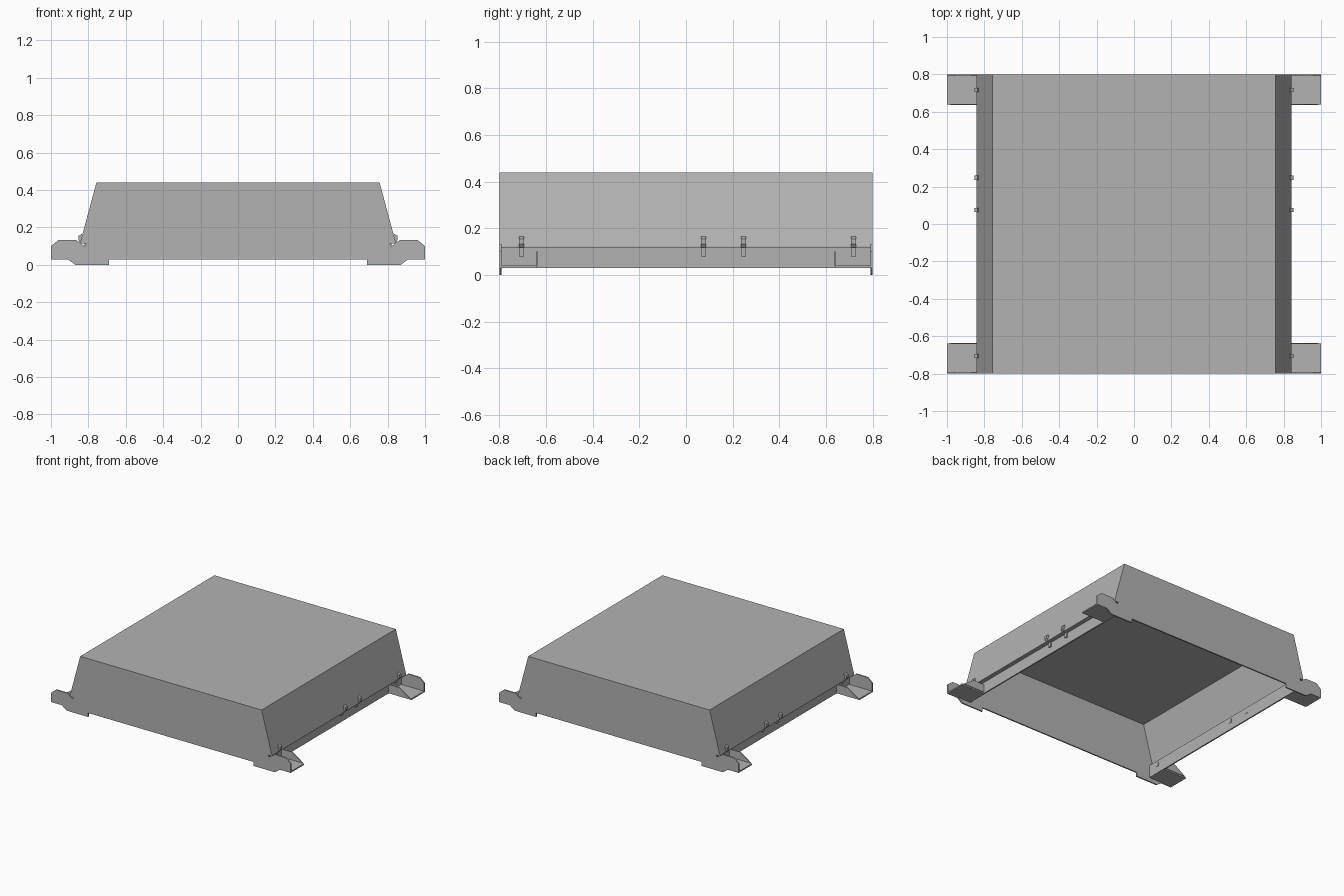
import bpy
import bmesh

cube = bpy.data.objects.get("Cube")
if cube:
    bpy.data.objects.remove(cube, do_unlink=True)

# One plain sheet metal colour
metal = bpy.data.materials.new("grey_sheet_metal")
metal.use_nodes = True
colour = (0.45, 0.45, 0.45, 1.0)
metal.diffuse_color = colour
metal.node_tree.nodes["Principled BSDF"].inputs["Base Color"].default_value = colour

HALF_Y = 0.80      # half length of the cover
SHEET = 0.01       # sheet thickness


def extrude(name, profile, y0, y1):
    """Solid made from an x-z profile pulled along y."""
    bm = bmesh.new()
    face = bm.faces.new([bm.verts.new((x, y0, z)) for x, z in profile])
    moved = bmesh.ops.extrude_face_region(bm, geom=[face])["geom"]
    verts = [v for v in moved if isinstance(v, bmesh.types.BMVert)]
    bmesh.ops.translate(bm, vec=(0, y1 - y0, 0), verts=verts)
    bmesh.ops.recalc_face_normals(bm, faces=bm.faces)
    mesh = bpy.data.meshes.new(name)
    bm.to_mesh(mesh)
    bm.free()
    mesh.materials.append(metal)
    obj = bpy.data.objects.new(name, mesh)
    bpy.context.collection.objects.link(obj)
    return obj


def mirrored(points):
    """Close a right-hand half profile with its mirror image."""
    return points + [(-x, z) for x, z in reversed(points)]


def flip(points, side):
    return [(side * x, z) for x, z in points]


# Folded cover: top, sloped sides, inward ledges and lower skirts
outer = [(0.81, 0.03), (0.81, 0.115), (0.842, 0.115), (0.842, 0.125), (0.757, 0.44)]
inner = [(0.80, 0.03), (0.80, 0.125), (0.831, 0.125), (0.749, 0.43)]
shell = outer + flip(outer, -1)[::-1] + flip(inner, -1) + inner[::-1]
extrude("folded_cover", shell, -HALF_Y + SHEET, HALF_Y - SHEET)

# End plates with the foot outlines cut into them
end_half = [(0.69, 0.03), (0.69, 0.0), (0.87, 0.0), (0.91, 0.03), (1.0, 0.03),
            (1.0, 0.10), (0.96, 0.133), (0.865, 0.133), (0.82, 0.10),
            (0.81, 0.115), (0.842, 0.115), (0.842, 0.125), (0.757, 0.44)]
for name, end in (("front_end_plate", -1), ("back_end_plate", 1)):
    extrude(name, mirrored(end_half), end * (HALF_Y - SHEET), end * HALF_Y)

# Foot trays: a floor and a tapered inner lip at each corner
floor = [(0.81, 0.03), (1.0, 0.03), (1.0, 0.04), (0.81, 0.04)]
lip = [(0.81, 0.04), (0.99, 0.04), (0.90, 0.10), (0.81, 0.10)]
for side, side_name in ((1, "left"), (-1, "right")):
    for end, end_name in ((-1, "front"), (1, "back")):
        tag = f"{end_name}_{side_name}"
        extrude(f"{tag}_foot_floor", flip(floor, side), end * 0.64, end * (HALF_Y - SHEET))
        extrude(f"{tag}_foot_lip", flip(lip, side), end * 0.635, end * 0.641)

# Hooked clips along both skirts
clip = [(0.797, 0.08), (0.82, 0.08), (0.82, 0.115), (0.843, 0.118), (0.853, 0.132),
        (0.853, 0.155), (0.836, 0.165), (0.825, 0.15), (0.825, 0.125), (0.797, 0.11)]
for side, side_name in ((1, "left"), (-1, "right")):
    for i, y in enumerate((-0.705, 0.075, 0.247, 0.717)):
        extrude(f"{side_name}_clip_{i + 1}", flip(clip, side), y - 0.011, y + 0.011)
